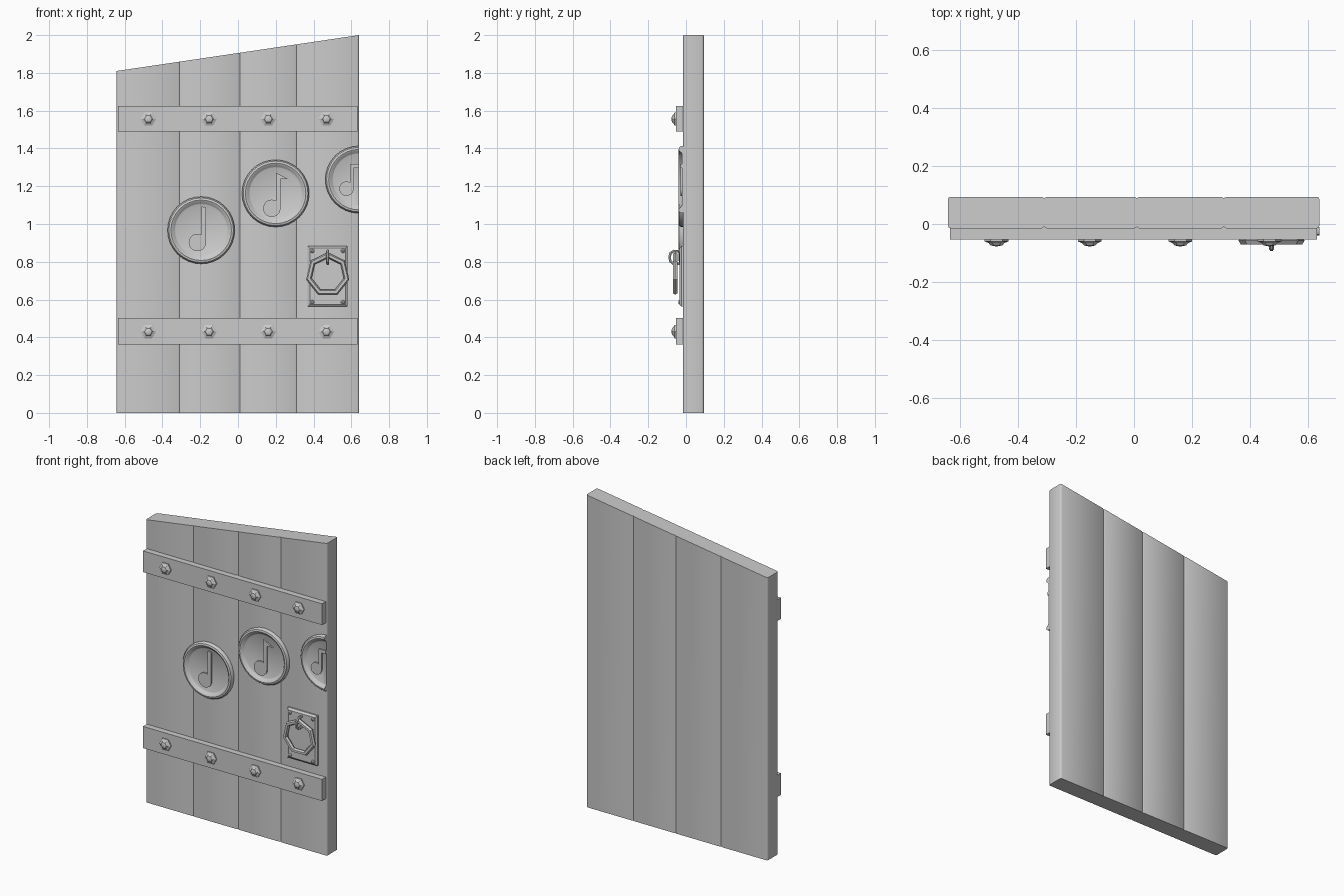
import bpy, bmesh, math
from mathutils import Vector

if "Cube" in bpy.data.objects:
    bpy.data.objects.remove(bpy.data.objects["Cube"])

FRONT, BACK = -0.015, 0.094      # door faces
CUT_X = 0.641                    # right edge of the door


def finish(name, bm, smooth=None):
    bmesh.ops.recalc_face_normals(bm, faces=bm.faces)
    me = bpy.data.meshes.new(name)
    bm.to_mesh(me)
    bm.free()
    ob = bpy.data.objects.new(name, me)
    bpy.context.collection.objects.link(ob)
    if smooth:
        bpy.ops.object.select_all(action='DESELECT')
        bpy.context.view_layer.objects.active = ob
        ob.select_set(True)
        bpy.ops.object.shade_smooth_by_angle(angle=math.radians(smooth))
    return ob


def loft(bm, rings, closed=True):
    """Join rings of points with quads and cap both ends."""
    vs = [[bm.verts.new(p) for p in r] for r in rings]
    for a, b in zip(vs, vs[1:]):
        n = len(a)
        for i in range(n):
            bm.faces.new((a[i], a[(i + 1) % n], b[(i + 1) % n], b[i]))
    bm.faces.new(vs[0])
    bm.faces.new(vs[-1])


def lathe(name, cx, cz, profile, segs, smooth=None, cut=False):
    """Revolve (radius, y) pairs about an axis pointing to the front."""
    bm = bmesh.new()
    loft(bm, [[(cx + r * math.cos(2 * math.pi * i / segs), y,
                cz + r * math.sin(2 * math.pi * i / segs)) for i in range(segs)]
              for r, y in profile])
    if cut:
        res = bmesh.ops.bisect_plane(bm, geom=bm.verts[:] + bm.edges[:] + bm.faces[:],
                                     plane_co=(CUT_X - 0.001, 0, 0), plane_no=(1, 0, 0),
                                     clear_outer=True)
        edges = [e for e in res['geom_cut'] if isinstance(e, bmesh.types.BMEdge)]
        bmesh.ops.holes_fill(bm, edges=edges)
    return finish(name, bm, smooth)


def rect_rings(x0, x1, z0, z1, steps):
    return [[(x0 + i, y, z0 + i), (x1 - i, y, z0 + i), (x1 - i, y, z1 - i), (x0 + i, y, z1 - i)]
            for i, y in steps]


# Door of four grooved planks with a slanted top
def side(y, inward):
    pts = [(-0.643, y + inward * 0.010), (-0.640, y + inward * 0.003), (-0.633, y)]
    for gx in (-0.31, 0.01, 0.31):
        pts += [(gx - 0.008, y), (gx, y + inward * 0.005), (gx + 0.008, y)]
    return pts + [(0.631, y), (0.638, y + inward * 0.003), (CUT_X, y + inward * 0.010)]


outline = side(FRONT, 1) + side(BACK, -1)[::-1]
bm = bmesh.new()
loft(bm, [[(x, y, 0) for x, y in outline],
          [(x, y, 1.81 + 0.19 * (x + 0.643) / 1.284) for x, y in outline]])
finish("door_planks", bm, 50)

# Straps and hexagonal bolts
for label, z0, z1 in (("lower", 0.363, 0.502), ("upper", 1.49, 1.626)):
    bm = bmesh.new()
    loft(bm, rect_rings(-0.636, 0.632, z0, z1, [(0, -0.010), (0, -0.053)]))
    finish(label + "_strap", bm)
    for k, x in enumerate((-0.475, -0.153, 0.16, 0.468)):
        lathe(f"{label}_bolt_{k + 1}", x, (z0 + z1) / 2 - 0.002,
              [(0.041, -0.050), (0.041, -0.060), (0.027, -0.066), (0.020, -0.074), (0.005, -0.077)], 6)

# Round medallions, the last one cut by the door edge
RIM = [(0.178, -0.010), (0.178, -0.026), (0.171, -0.036), (0.160, -0.039),
       (0.152, -0.036), (0.142, -0.024), (0.136, -0.021)]
for k, (x, z) in enumerate(((-0.195, 0.967), (0.199, 1.162), (0.64, 1.235))):
    lathe(f"medallion_{k + 1}", x, z, RIM, 32, 35, cut=(k == 2))


# Raised musical notes: round head, stem and whatever tops the stem
def note(name, hx, hz, r, w, top):
    a = math.acos((r - w) / r)
    n = 20
    pts = [(hx + r * math.cos(t), hz + r * math.sin(t))
           for t in (-(2 * math.pi - a) * i / n for i in range(n + 1))] + top
    bm = bmesh.new()
    loft(bm, [[(x, y, z) for x, z in pts] for y in (-0.018, -0.030)])
    finish(name, bm, 35)


note("quarter_note", -0.215, 0.902, 0.046, 0.025, [(-0.194, 1.093), (-0.169, 1.088)])
note("eighth_note", 0.179, 1.083, 0.046, 0.025,
     [(0.200, 1.272), (0.268, 1.237), (0.225, 1.237)])
note("beamed_note", 0.574, 1.187, 0.038, 0.020,
     [(0.592, 1.318), (0.640, 1.318), (0.640, 1.297), (0.612, 1.297)])

# Handle plate with raised face and corner rivets
bm = bmesh.new()
loft(bm, rect_rings(0.368, 0.580, 0.562, 0.884,
                    [(0, -0.010), (0, -0.024), (0.012, -0.034)]))
finish("handle_plate", bm)
for k, (x, z) in enumerate(((0.393, 0.586), (0.555, 0.586), (0.393, 0.858), (0.555, 0.858))):
    lathe(f"plate_rivet_{k + 1}", x, z, [(0.012, -0.031), (0.011, -0.037), (0.005, -0.041)], 8)

# Seven-sided pull ring
bpy.ops.mesh.primitive_torus_add(major_segments=7, minor_segments=6, major_radius=0.102,
                                 minor_radius=0.015, location=(0.475, -0.057, 0.732),
                                 rotation=(math.pi / 2, -math.pi / 2, 0))
bpy.context.object.name = "pull_ring"

# Staple holding the ring: square bar swept along a path in the side plane
path = [Vector(p) for p in ((-0.030, 0.855), (-0.066, 0.857), (-0.082, 0.846), (-0.087, 0.825),
                            (-0.083, 0.803), (-0.068, 0.790), (-0.030, 0.790))]
rings = []
for i, p in enumerate(path):
    d = (path[min(i + 1, len(path) - 1)] - path[max(i - 1, 0)]).normalized()
    nrm = Vector((-d.y, d.x))
    rings.append([(0.475 + 0.008 * math.cos(t), p.x + nrm.x * 0.008 * math.sin(t),
                   p.y + nrm.y * 0.008 * math.sin(t))
                  for t in (math.pi / 3 * j for j in range(6))])
bm = bmesh.new()
loft(bm, rings)
finish("ring_staple", bm)
